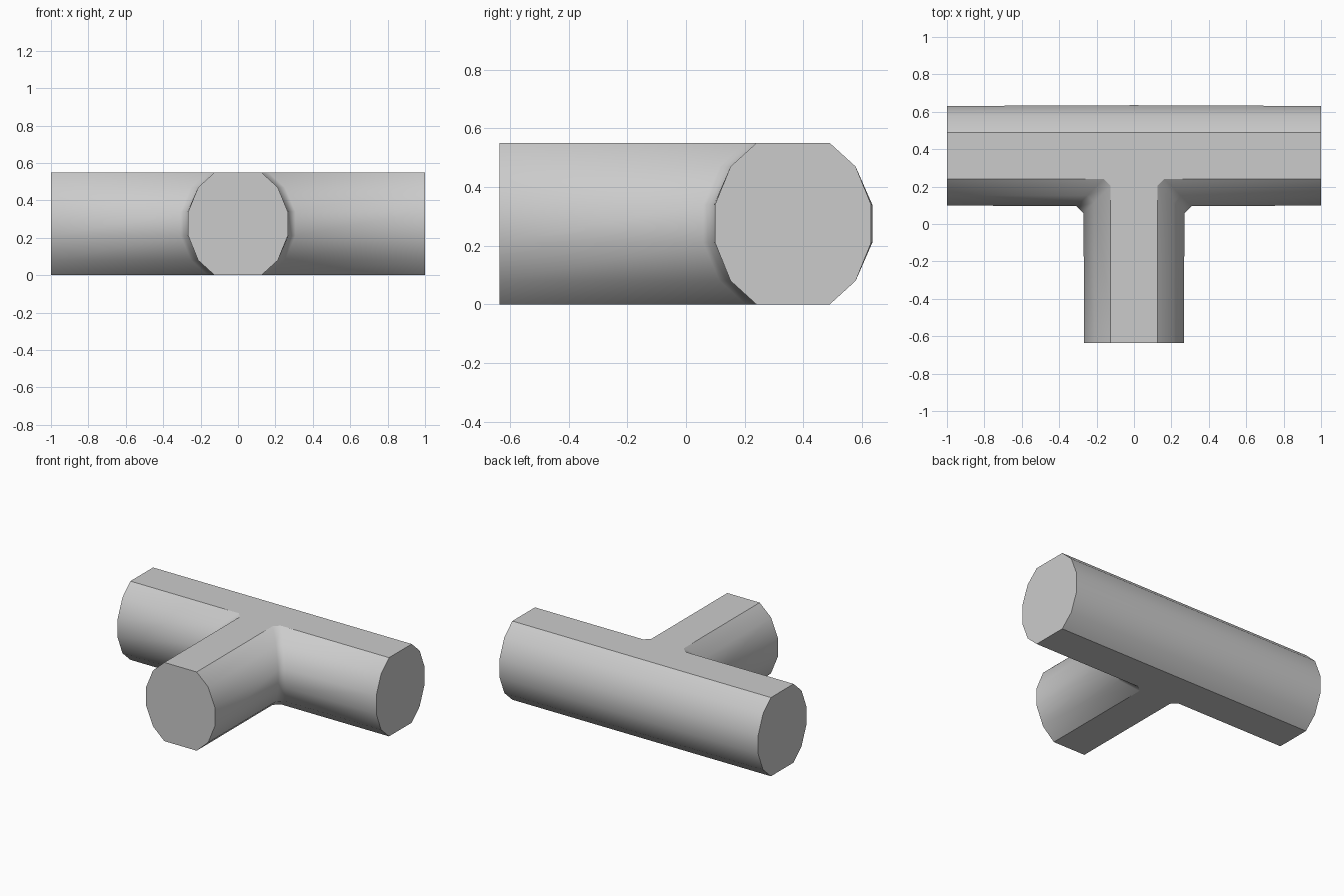
import bpy, bmesh

cube = bpy.data.objects.get("Cube")
if cube:
    bpy.data.objects.remove(cube, do_unlink=True)

grey = bpy.data.materials.new("light grey")
grey.use_nodes = True
colour = (0.6, 0.6, 0.6, 1)
grey.diffuse_color = colour
grey.node_tree.nodes["Principled BSDF"].inputs["Base Color"].default_value = colour

HEIGHT = 0.55
AXIS_Y = 0.365      # centre line of the cross pipe
FRONT_Y = -0.635    # open end of the branch pipe
CHAMFER = 0.037     # cut at the inner corners

# (height, half width, extra width at the middle of the cross pipe)
half = [(0, 0.125, 0), (0.08, 0.213, 0), (0.21, 0.266, 0.004)]
levels = half + [(HEIGHT - z, w, b) for z, w, b in reversed(half)]


def outline(w, bulge):
    """T-shaped outline, counter-clockwise from the back centre."""
    near, far = AXIS_Y - w, AXIS_Y + w
    left = [(-1, far), (-1, near), (-w - bulge - CHAMFER, near - bulge),
            (-w - bulge, near - bulge - CHAMFER), (-w, FRONT_Y)]
    return [(0, far + bulge)] + left + [(-x, y) for x, y in reversed(left)]


bm = bmesh.new()
rings = [[bm.verts.new((x, y, z)) for x, y in outline(w, b)] for z, w, b in levels]
count = len(rings[0])
END_SIDES = (1, 5, 9)   # outline sides that close the three pipe ends

# Curved walls between the levels
for low, high in zip(rings, rings[1:]):
    for i in range(count):
        if i not in END_SIDES:
            j = (i + 1) % count
            bm.faces.new((low[i], low[j], high[j], high[i])).smooth = True

# Flat pipe ends
for i in END_SIDES:
    bm.faces.new([r[i] for r in rings] + [r[i + 1] for r in reversed(rings)])

# Flat top and bottom
bm.faces.new(rings[-1])
bm.faces.new(list(reversed(rings[0])))
bmesh.ops.recalc_face_normals(bm, faces=bm.faces)

# Keep the rims of the flat faces crisp
for edge in bm.edges:
    edge.smooth = all(f.smooth for f in edge.link_faces)

mesh = bpy.data.meshes.new("t_pipe")
bm.to_mesh(mesh)
bm.free()
mesh.materials.append(grey)
pipe = bpy.data.objects.new("t_pipe", mesh)
bpy.context.collection.objects.link(pipe)
